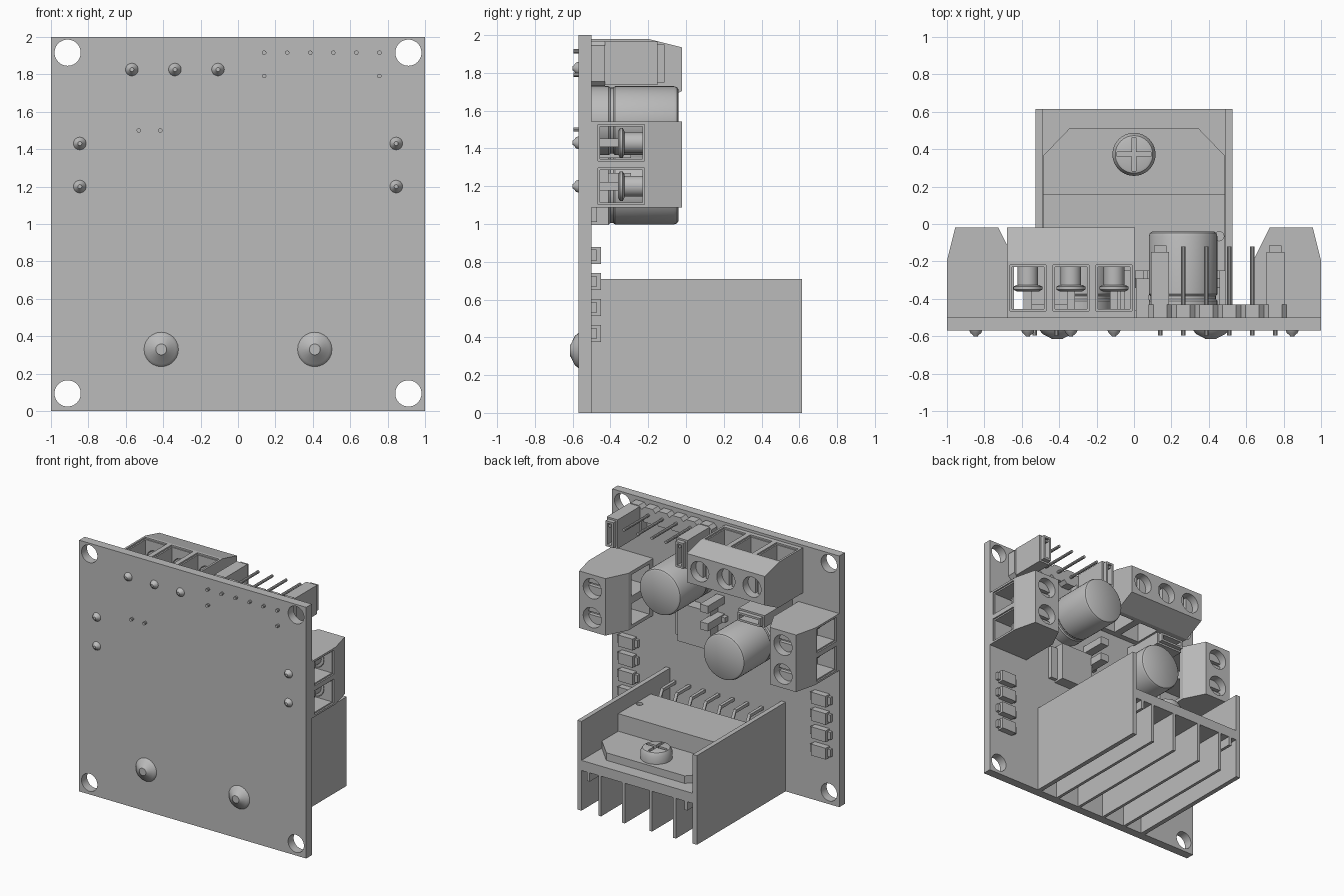
import bpy, bmesh, math
from mathutils import Matrix, Vector

if "Cube" in bpy.data.objects:
    bpy.data.objects.remove(bpy.data.objects["Cube"], do_unlink=True)

grey = bpy.data.materials.new("plain grey")
grey.use_nodes = True
grey.diffuse_color = (0.5, 0.5, 0.5, 1)
grey.node_tree.nodes["Principled BSDF"].inputs["Base Color"].default_value = (0.5, 0.5, 0.5, 1)

BACK = -0.5    # rear face of the board, where parts sit
FRONT = -0.57  # front face of the board


def finish(name, bm, smooth=False):
    bmesh.ops.recalc_face_normals(bm, faces=bm.faces)
    mesh = bpy.data.meshes.new(name)
    bm.to_mesh(mesh)
    bm.free()
    mesh.materials.append(grey)
    ob = bpy.data.objects.new(name, mesh)
    bpy.context.collection.objects.link(ob)
    if smooth:
        select(ob)
        bpy.ops.object.shade_smooth_by_angle(angle=math.radians(35))
    return ob


def select(ob):
    bpy.ops.object.select_all(action='DESELECT')
    ob.select_set(True)
    bpy.context.view_layer.objects.active = ob


def box(name, x, y, z):
    """Box from (low, high) pairs."""
    bm = bmesh.new()
    size = [b - a for a, b in (x, y, z)]
    mid = [(a + b) / 2 for a, b in (x, y, z)]
    bmesh.ops.create_cube(bm, size=1, matrix=Matrix.Translation(mid) @ Matrix.Diagonal((*size, 1)))
    return finish(name, bm)


def lathe(name, profile, at, axis='Y', n=32):
    """Turn a (radius, height) profile about an axis through a point."""
    bm = bmesh.new()
    rings = [[bm.verts.new((r * math.cos(math.tau * i / n), r * math.sin(math.tau * i / n), h))
              for i in range(n)] for r, h in profile]
    for a, b in zip(rings, rings[1:]):
        for i in range(n):
            bm.faces.new((a[i], a[(i + 1) % n], b[(i + 1) % n], b[i]))
    bm.faces.new(rings[0])
    bm.faces.new(rings[-1])
    if axis == 'Y':
        bm.transform(Matrix.Rotation(-math.pi / 2, 4, 'X'))
    bm.transform(Matrix.Translation(at))
    return finish(name, bm, True)


def extrude(name, outline, step):
    """Prism from a list of 3D points swept along a vector."""
    bm = bmesh.new()
    face = bm.faces.new([bm.verts.new(p) for p in outline])
    new = bmesh.ops.extrude_face_region(bm, geom=[face])["geom"]
    bmesh.ops.translate(bm, vec=step, verts=[v for v in new if isinstance(v, bmesh.types.BMVert)])
    return finish(name, bm)


def cut(ob, cutters):
    for c in cutters:
        mod = ob.modifiers.new("cut", 'BOOLEAN')
        mod.operation, mod.solver, mod.object = 'DIFFERENCE', 'EXACT', c
        select(ob)
        bpy.ops.object.modifier_apply(modifier=mod.name)
        bpy.data.objects.remove(c, do_unlink=True)
    return ob


def solder(x, z, r, h):
    prof = [(r, 0), (r * 0.85, h * 0.4), (r * 0.35, h * 0.9), (r * 0.32, h)]
    lathe("solder_joint", [(a, -b) for a, b in prof], (x, FRONT, z), n=24)


def pin(x, z, end):
    lathe("pin", [(0.012, -0.095), (0.012, end - BACK)], (x, BACK, z), n=10)


# Circuit board with corner holes
board = box("circuit_board", (-1, 1), (FRONT, BACK), (0, 2))
cut(board, [lathe("hole_cutter", [(0.07, -0.1), (0.07, 0.1)], (sx * 0.91, -0.535, z), n=40)
            for sx in (-1, 1) for z in (0.095, 1.915)])


# Screw terminals: local X along poles, Y towards wire openings, Z off the board
def terminal(poles, origin, out):
    up = Vector((0, 1, 0))
    out = Vector(out)
    frame = Matrix((out.cross(up), out, up)).transposed().to_4x4()
    frame.translation = origin
    half = poles * 0.115 - 0.003
    side = [(0, 0), (0, 0.3), (-0.045, 0.48), (-0.275, 0.48), (-0.36, 0.31), (-0.36, 0)]
    body = extrude("terminal_block", [(-half, y, z) for y, z in side], (2 * half, 0, 0))
    parts = [body]
    for i in range(poles):
        c = (i - (poles - 1) / 2) * 0.23
        cut(body, [box("c", (c - 0.085, c + 0.085), (-0.5, 0.1), (0.045, 0.27)),
                   box("c", (c - 0.096, c + 0.096), (-0.012, 0.1), (0.035, 0.28)),
                   lathe("c", [(0.08, 0.2), (0.08, 0.6)], (c, -0.16, 0), 'Z')])
        screw = lathe("terminal_screw", [(0.055, 0.17), (0.055, 0.27), (0.076, 0.271), (0.076, 0.42)],
                      (c, -0.16, 0), 'Z')
        cut(screw, [box("c", (c - 0.012, c + 0.012), (-0.3, 0), (0.39, 0.5))])
        parts += [screw,
                  lathe("clamp_washer", [(0.06, 0.14), (0.078, 0.15), (0.078, 0.165), (0.06, 0.175)],
                        (c, -0.16, 0), 'Z'),
                  box("terminal_leg", (c - 0.022, c + 0.022), (-0.18, -0.14), (-0.02, 0.14))]
        spot = frame @ Vector((c, -0.155, 0))
        solder(spot.x, spot.z, 0.034, 0.03)
    for p in parts:
        p.matrix_world = frame


terminal(3, (-0.337, BACK, 1.98), (0, 0, 1))
for s in (-1, 1):
    terminal(2, (s, BACK, 1.315), (s, 0, 0))

# Capacitors
for x, z in ((0.262, 1.547), (-0.30, 1.18)):
    lathe("capacitor", [(0.183, 0), (0.183, 0.09), (0.175, 0.1), (0.175, 0.115), (0.183, 0.125),
                        (0.183, 0.435), (0.177, 0.452), (0.165, 0.46)], (x, BACK, z), n=48)


# Jumper cap covering two pins, with a loop at the end
def jumper(x, z, hx, hz):
    body = box("jumper_cap", (x - hx, x + hx), (-0.43, -0.15), (z - hz, z + hz))
    a, b = hx - 0.014, hz - 0.014
    loop = box("jumper_loop", (x - a, x + a), (-0.151, -0.115), (z - b, z + b))
    for ob in (body, loop):
        cut(ob, [box("c", (x - hx + 0.03, x + hx - 0.03), (-0.3, 0), (z - hz + 0.03, z + hz - 0.03))])


# Pin header
PITCH = 0.123
for i in range(6):
    x = 0.14 + i * PITCH
    ends = i in (0, 5)
    low = 1.73 if ends else 1.85
    c, w = 0.025, 0.0615
    outline = [(x - w, BACK, low + c), (x - w + c, BACK, low), (x + w - c, BACK, low), (x + w, BACK, low + c),
               (x + w, BACK, 1.97 - c), (x + w - c, BACK, 1.97), (x - w + c, BACK, 1.97), (x - w, BACK, 1.97 - c)]
    extrude("header_base", outline, (0, 0.07, 0))
    pin(x, 1.915, -0.12)
    if ends:
        pin(x, 1.79, -0.2)
        jumper(x, 1.85, 0.048, 0.115)

# Single jumper
box("jumper_base", (-0.59, -0.355), (BACK, -0.43), (1.44, 1.56))
for x in (-0.53, -0.415):
    pin(x, 1.5, -0.2)
jumper(-0.472, 1.5, 0.115, 0.048)

# Surface diodes in two columns
for s in (-1, 1):
    for i in range(4):
        z = 0.42 + i * 0.138
        box("diode_body", (s * 0.85 - 0.065, s * 0.85 + 0.065), (BACK, -0.45), (z - 0.045, z + 0.045))
        box("diode_leads", (s * 0.85 - 0.09, s * 0.85 + 0.09), (BACK, -0.475), (z - 0.03, z + 0.03))

# Voltage regulator and small posts
box("regulator_body", (0.07, 0.36), (BACK, -0.41), (0.995, 1.3))
box("regulator_tab", (0.36, 0.42), (BACK, -0.47), (1.01, 1.28))
for z in (1.05, 1.24):
    box("regulator_lead", (-0.02, 0.08), (BACK, -0.46), (z - 0.02, z + 0.02))
for z in (1.24, 1.38):
    box("small_post", (0.01, 0.08), (BACK, -0.29), (z - 0.03, z + 0.03))

# Heatsink: walls, shelf and fins
LEN = (BACK, 0.615)
for s in (-1, 1):
    box("heatsink_wall", tuple(sorted((s * 0.49, s * 0.527))), LEN, (0, 0.71))
    for f in (0.12, 0.33):
        box("heatsink_fin", (s * f - 0.012, s * f + 0.012), LEN, (0, 0.33))
    box("heatsink_lip", (s * 0.43 - 0.012, s * 0.43 + 0.012), LEN, (0.25, 0.33))
    solder(s * 0.41, 0.33, 0.092, 0.045)
box("heatsink_shelf", (-0.49, 0.49), LEN, (0.32, 0.4))

# Driver chip: tab, body, leads
extrude("chip_tab", [(-0.485, -0.2, 0.4), (0.485, -0.2, 0.4), (0.485, 0.365, 0.4), (0.345, 0.51, 0.4),
                     (-0.345, 0.51, 0.4), (-0.485, 0.365, 0.4)], (0, 0, 0.06))
chip = box("chip_body", (-0.485, 0.485), (-0.25, 0.16), (0.41, 0.6))
cut(chip, [lathe("c", [(0.025, 0.58), (0.025, 0.7)], (0.455, -0.065, 0), 'Z', 16)])
for i in range(15):
    x = (i - 7) * 0.064
    z = 0.61 if i % 2 == 0 else 0.44
    path = [(-0.24, 0.51), (-0.29, 0.51), (-0.34, z), (-0.51, z)]
    t = 0.012
    outline = [(x - t, y, h + t) for y, h in path] + [(x - t, y, h - t) for y, h in reversed(path)]
    extrude("chip_lead", outline, (2 * t, 0, 0))

# Mounting screw with cross slot
head = lathe("mounting_screw", [(0.115, 0.46), (0.115, 0.52), (0.1, 0.545), (0.085, 0.55)], (0, 0.372, 0), 'Z', 40)
cut(head, [box("c", (-0.09, 0.09), (0.36, 0.384), (0.51, 0.6)),
           box("c", (-0.012, 0.012), (0.282, 0.462), (0.51, 0.6))])
